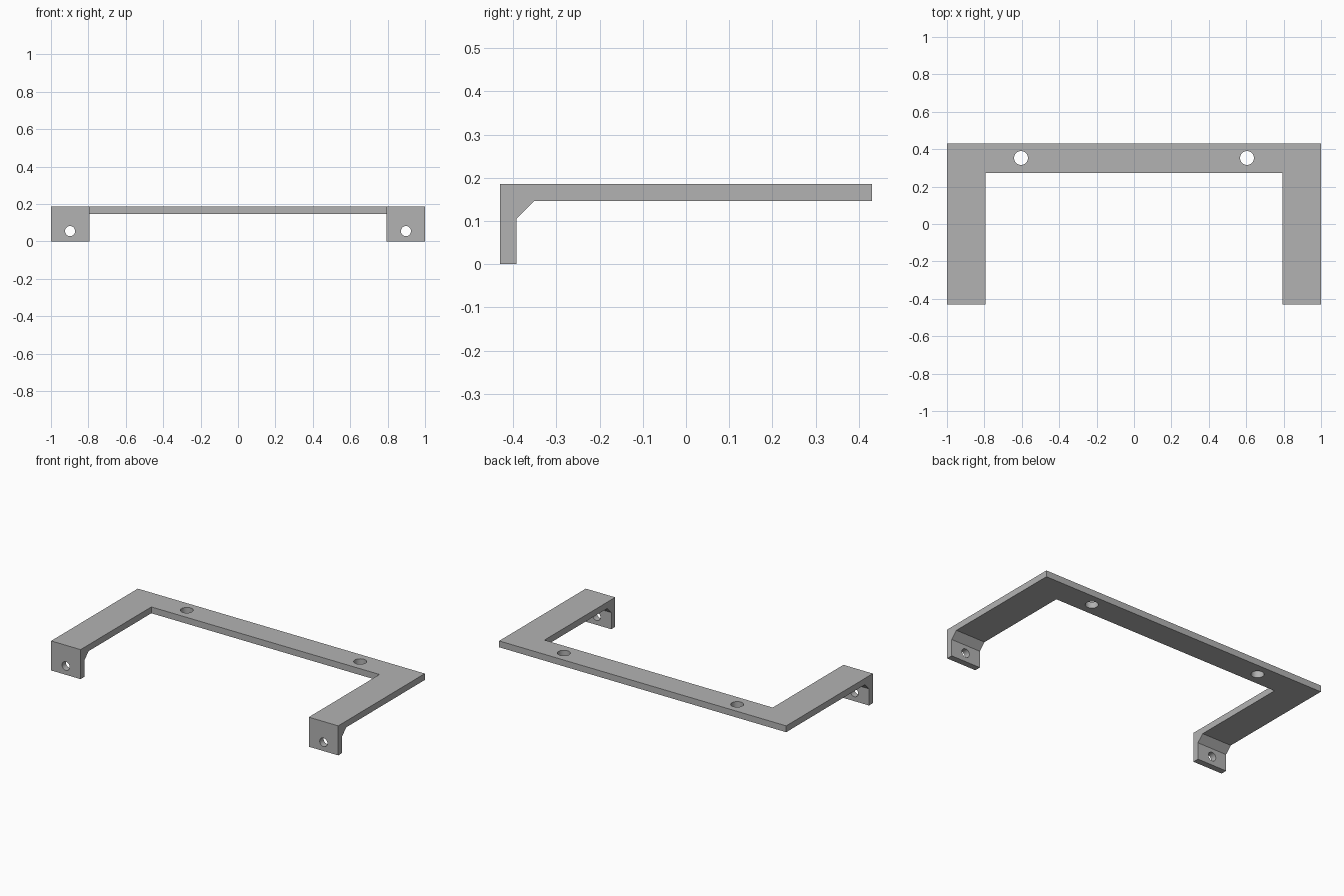
import bpy, bmesh
from math import radians
from mathutils import Matrix, Vector

cube = bpy.data.objects.get("Cube")
if cube:
    bpy.data.objects.remove(cube, do_unlink=True)

grey = bpy.data.materials.new("plain_grey")
grey.use_nodes = True
colour = (0.45, 0.45, 0.45, 1)
grey.diffuse_color = colour
grey.node_tree.nodes["Principled BSDF"].inputs["Base Color"].default_value = colour

# Main dimensions
HALF_Y, INNER_X, INNER_Y = 0.431, 0.795, 0.273
TOP, UNDER = 0.186, 0.146
TAB_BACK, CHAMFER = -0.392, 0.041


def prism(name, points, direction):
    """Extrude a closed planar outline along a direction."""
    bm = bmesh.new()
    face = bm.faces.new([bm.verts.new(p) for p in points])
    result = bmesh.ops.extrude_face_region(bm, geom=[face], use_keep_orig=True)
    moved = [v for v in result["geom"] if isinstance(v, bmesh.types.BMVert)]
    bmesh.ops.translate(bm, verts=moved, vec=Vector(direction))
    bmesh.ops.recalc_face_normals(bm, faces=bm.faces)
    return finish(name, bm)


def cylinder(name, centre, radius, rotation):
    bm = bmesh.new()
    bmesh.ops.create_cone(bm, cap_ends=True, segments=32, radius1=radius, radius2=radius,
                          depth=0.1, matrix=Matrix.Translation(centre) @ rotation)
    return finish(name, bm)


def finish(name, bm):
    mesh = bpy.data.meshes.new(name)
    bm.to_mesh(mesh)
    bm.free()
    mesh.materials.append(grey)
    obj = bpy.data.objects.new(name, mesh)
    bpy.context.collection.objects.link(obj)
    return obj


def combine(target, tool, operation):
    """Apply a boolean and discard the tool."""
    bpy.context.view_layer.objects.active = target
    mod = target.modifiers.new(operation, 'BOOLEAN')
    mod.operation, mod.object, mod.solver = operation, tool, 'EXACT'
    bpy.ops.object.modifier_apply(modifier=mod.name)
    bpy.data.objects.remove(tool, do_unlink=True)


# Rear crossbar
bracket = prism("mounting_bracket", [(-0.9, INNER_Y, UNDER), (0.9, INNER_Y, UNDER),
                                     (0.9, HALF_Y, UNDER), (-0.9, HALF_Y, UNDER)],
                (0, 0, TOP - UNDER))

# Side arms with a chamfered front tab
arm_profile = [(-HALF_Y, 0), (TAB_BACK, 0), (TAB_BACK, UNDER - CHAMFER),
               (TAB_BACK + CHAMFER, UNDER), (HALF_Y, UNDER), (HALF_Y, TOP), (-HALF_Y, TOP)]
for start in (-1, INNER_X):
    arm = prism("arm", [(start, y, z) for y, z in arm_profile], (1 - INNER_X, 0, 0))
    combine(bracket, arm, 'UNION')

# Screw holes through the crossbar and tabs
for side in (-1, 1):
    upright = cylinder("bar_hole", (side * 0.604, 0.353, 0.166), 0.037, Matrix())
    combine(bracket, upright, 'DIFFERENCE')
    level = cylinder("tab_hole", (side * 0.898, -0.411, 0.055), 0.027,
                     Matrix.Rotation(radians(90), 4, 'X'))
    combine(bracket, level, 'DIFFERENCE')

# Merge coplanar seams
bm = bmesh.new()
bm.from_mesh(bracket.data)
bmesh.ops.dissolve_limit(bm, angle_limit=0.01, verts=bm.verts, edges=bm.edges)
bm.to_mesh(bracket.data)
bm.free()

bpy.ops.object.select_all(action='DESELECT')
bracket.select_set(True)
bpy.context.view_layer.objects.active = bracket
bpy.ops.object.shade_smooth_by_angle(angle=radians(30))
